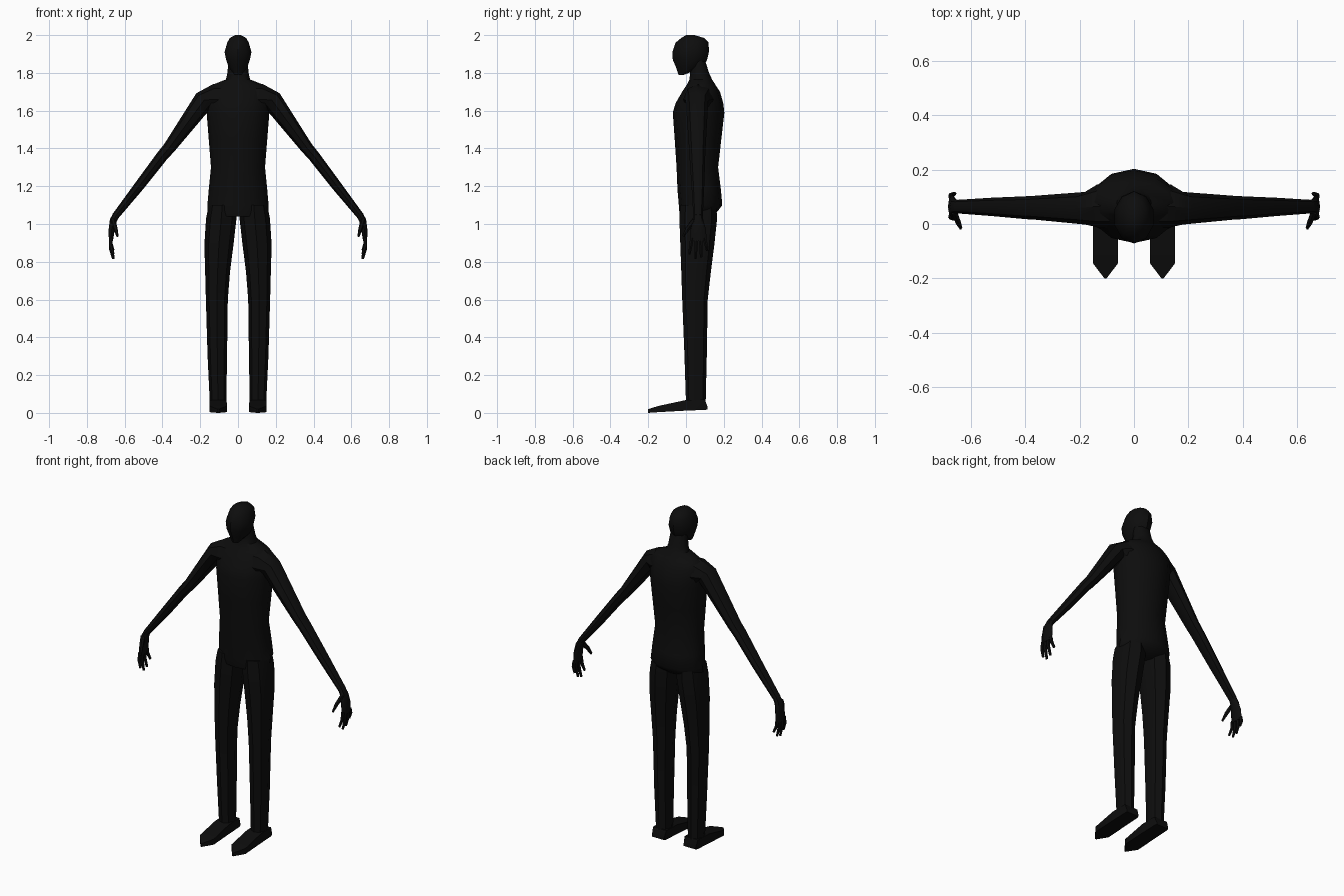
import bpy, bmesh, math
from mathutils import Vector

if "Cube" in bpy.data.objects:
    bpy.data.objects.remove(bpy.data.objects["Cube"])

black = bpy.data.materials.new("matte black")
black.diffuse_color = (0.004, 0.004, 0.004, 1)
black.use_nodes = True
black.node_tree.nodes["Principled BSDF"].inputs["Base Color"].default_value = black.diffuse_color
X, Y, Z = Vector((1, 0, 0)), Vector((0, 1, 0)), Vector((0, 0, 1))


def loft(name, rings, n=8, ref=Y, tangent=None, mirror=False, turn=0.0):
    """Skin rings of (centre, half size across, half size along ref)."""
    bm = bmesh.new()
    loops = []
    pts = [Vector(r[0]) for r in rings]
    for i, (c, ru, rv) in enumerate(rings):
        t = tangent or pts[min(i + 1, len(pts) - 1)] - pts[max(i - 1, 0)]
        u = ref.cross(t).normalized()
        v = t.cross(u).normalized()
        angles = [turn + 2 * math.pi * k / n for k in range(n)]
        loops.append([bm.verts.new(pts[i] + u * ru * math.cos(a) + v * rv * math.sin(a))
                      for a in angles])
    for a, b in zip(loops, loops[1:]):
        for k in range(n):
            bm.faces.new((a[k], a[(k + 1) % n], b[(k + 1) % n], b[k]))
    bm.faces.new(loops[0])
    bm.faces.new(loops[-1])
    bmesh.ops.recalc_face_normals(bm, faces=bm.faces)
    mesh = bpy.data.meshes.new(name)
    bm.to_mesh(mesh)
    bm.free()
    mesh.materials.append(black)
    ob = bpy.data.objects.new(name, mesh)
    bpy.context.collection.objects.link(ob)
    bpy.ops.object.select_all(action='DESELECT')
    ob.select_set(True)
    bpy.context.view_layer.objects.active = ob
    bpy.ops.object.shade_smooth_by_angle(angle=math.radians(40))
    if mirror:
        mod = ob.modifiers.new("mirror", 'MIRROR')
        mod.use_mirror_merge = False
    return ob


def slices(rows):
    """Rows of (z, x inner, x outer, y front, y back) as horizontal rings."""
    return [(((a + b) / 2, (f + k) / 2, z), (b - a) / 2, (k - f) / 2)
            for z, a, b, f, k in rows]


def sym(rows):
    return slices([(z, -w, w, f, k) for z, w, f, k in rows])


# Torso with neck: z, half width, front, back
loft("torso", sym([
    (1.04, .14, -.03, .13), (1.07, .162, -.036, .17), (1.10, .162, -.038, .192),
    (1.18, .155, -.045, .185), (1.30, .143, -.05, .17), (1.45, .155, -.06, .187),
    (1.59, .166, -.07, .203), (1.64, .168, -.055, .197), (1.70, .165, -.02, .18),
    (1.735, .14, .003, .157), (1.765, .064, .018, .138), (1.80, .056, .022, .122),
    (1.87, .05, .025, .10)]), n=12, tangent=Z)

# Head
loft("head", sym([
    (1.79, .02, -.04, -.01), (1.83, .052, -.053, .09), (1.87, .066, -.07, .112),
    (1.91, .075, -.072, .121), (1.96, .06, -.055, .12), (1.985, .045, -.025, .095),
    (2.0, .015, 0, .045)]), n=10, tangent=Z, turn=math.pi / 2)

# Legs: z, inner, outer, front, back
loft("leg", slices([
    (1.10, .012, .155, -.03, .16), (1.03, .008, .169, -.035, .165),
    (.89, .024, .178, -.03, .15), (.75, .042, .174, -.025, .132),
    (.60, .054, .17, -.02, .115), (.30, .058, .161, -.008, .11),
    (.05, .062, .149, 0, .104)]), n=8, tangent=Z, mirror=True)

# Feet: rings run from heel to pointed toe (y, low, high, half width)
r2 = math.sqrt(2)
loft("foot", [((.105, y, (lo + hi) / 2), (hi - lo) / 2 * r2, w * r2) for y, lo, hi, w in [
    (.115, .018, .03, .04), (.10, .016, .07, .044), (0, .012, .068, .045),
    (-.145, .004, .037, .046), (-.2, 0, .02, .004)]],
    n=4, ref=X, tangent=Y, mirror=True, turn=math.pi / 4)

# Arms, shoulder to wrist
loft("arm", [
    ((.04, .07, 1.66), .08, .085), ((.13, .065, 1.66), .08, .08),
    ((.18, .058, 1.655), .055, .06), ((.365, .06, 1.402), .033, .044),
    ((.40, .06, 1.362), .031, .042), ((.52, .063, 1.205), .027, .034),
    ((.65, .064, 1.04), .019, .025)], mirror=True)

# Hands
loft("palm", [
    ((.64, .064, 1.055), .018, .023), ((.66, .064, 1.02), .019, .028),
    ((.669, .065, .97), .016, .041), ((.673, .066, .91), .011, .043)], mirror=True)

# Fingers: root y, tip y, tip z
for label, y0, y1, z1 in [("index", .032, .018, .84), ("middle", .055, .05, .815),
                          ("ring", .077, .08, .825), ("little", .098, .112, .86)]:
    loft(label + "_finger", [
        ((.673, y0, .925), .010, .011), ((.674, (y0 + y1) / 2, (z1 + .93) / 2), .010, .010),
        ((.660, y1, z1), .007, .007)], n=6, mirror=True)

loft("thumb", [
    ((.662, .045, 1.02), .012, .016), ((.648, .008, .975), .011, .012),
    ((.638, -.014, .935), .006, .007)], n=6, mirror=True)
